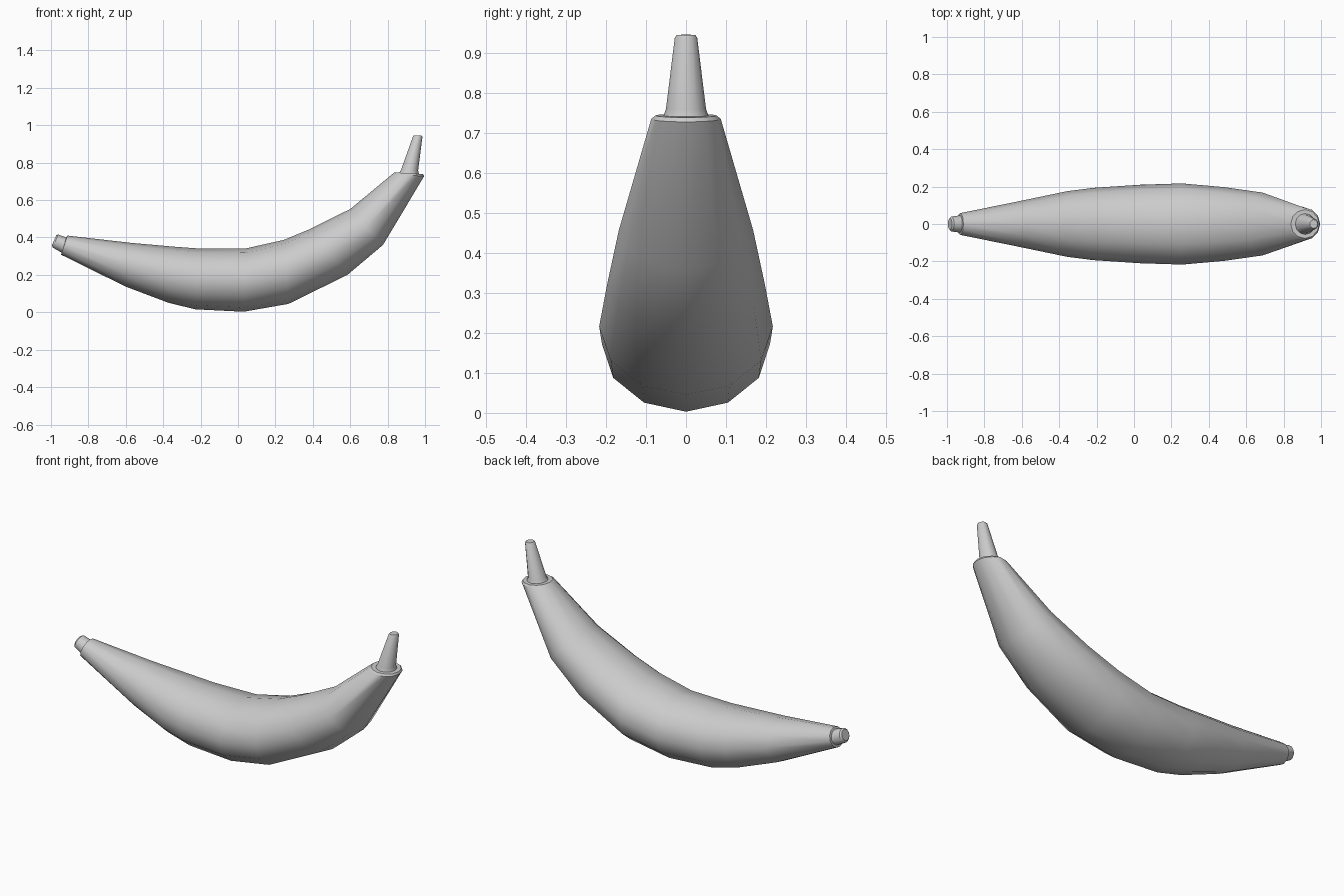
import bpy, bmesh, math
from mathutils import Vector

SIDES = 12


def loft(name, rings):
    """Each ring: lower x, lower z, upper x, upper z, half width in y."""
    bm = bmesh.new()
    loops = []
    for bx, bz, tx, tz, w in rings:
        low, high = Vector((bx, 0, bz)), Vector((tx, 0, tz))
        mid, half = (low + high) / 2, (low - high) / 2
        loop = []
        for i in range(SIDES):
            a = 2 * math.pi * i / SIDES
            loop.append(bm.verts.new(mid + half * math.cos(a) + Vector((0, w * math.sin(a), 0))))
        loops.append(loop)
    for a, b in zip(loops, loops[1:]):
        for i in range(SIDES):
            j = (i + 1) % SIDES
            bm.faces.new((a[i], a[j], b[j], b[i]))
    bm.faces.new(loops[0])
    bm.faces.new(loops[-1])
    bmesh.ops.recalc_face_normals(bm, faces=bm.faces)
    mesh = bpy.data.meshes.new(name)
    bm.to_mesh(mesh)
    bm.free()
    obj = bpy.data.objects.new(name, mesh)
    bpy.context.collection.objects.link(obj)
    bpy.ops.object.select_all(action='DESELECT')
    obj.select_set(True)
    bpy.context.view_layer.objects.active = obj
    bpy.ops.object.shade_smooth_by_angle(angle=math.radians(40))
    return obj


# Blossom tip, curved body, shoulder and stem in one continuous skin
loft("banana", [
    (-0.995, 0.358, -0.972, 0.412, 0.030),
    (-0.990, 0.346, -0.962, 0.416, 0.040),
    (-0.942, 0.318, -0.918, 0.400, 0.046),
    (-0.946, 0.308, -0.912, 0.410, 0.058),
    (-0.600, 0.137, -0.570, 0.371, 0.128),
    (-0.375, 0.052, -0.345, 0.351, 0.175),
    (-0.230, 0.016, -0.210, 0.341, 0.193),
    (0.030, 0.003, 0.040, 0.341, 0.210),
    (0.270, 0.045, 0.245, 0.387, 0.217),
    (0.585, 0.200, 0.380, 0.443, 0.197),
    (0.775, 0.360, 0.600, 0.552, 0.168),
    (0.995, 0.727, 0.828, 0.741, 0.087),
    (0.990, 0.738, 0.838, 0.748, 0.077),
    (0.968, 0.740, 0.862, 0.746, 0.056),
    (0.963, 0.758, 0.872, 0.762, 0.050),
    (0.986, 0.937, 0.935, 0.939, 0.028),
    (0.982, 0.944, 0.940, 0.945, 0.023),
])
